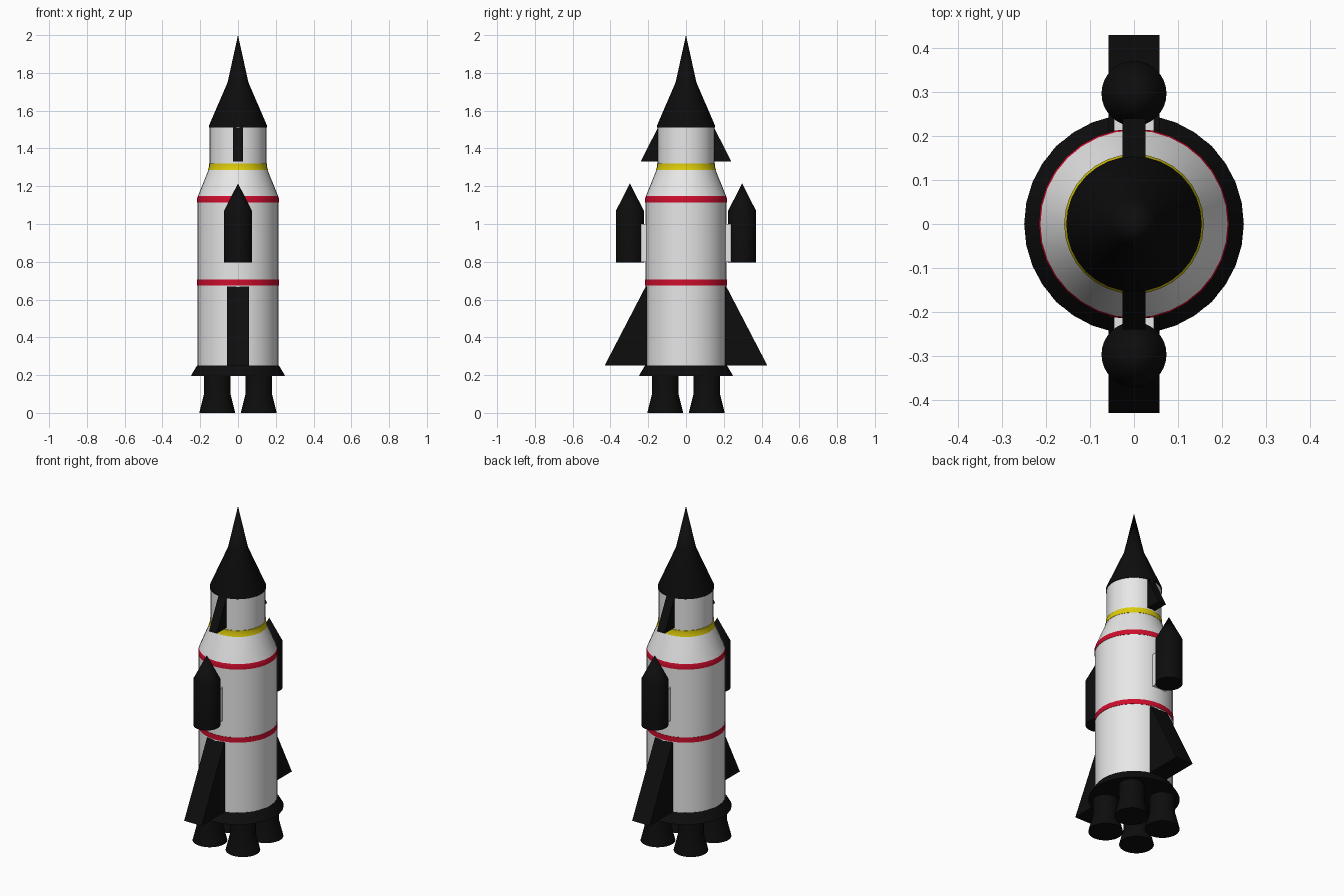
import bpy, bmesh, math

if "Cube" in bpy.data.objects:
    bpy.data.objects.remove(bpy.data.objects["Cube"])


def material(name, rgb):
    m = bpy.data.materials.new(name)
    m.diffuse_color = (*rgb, 1)
    m.use_nodes = True
    m.node_tree.nodes["Principled BSDF"].inputs["Base Color"].default_value = m.diffuse_color
    return m


WHITE = material("white", (0.80, 0.80, 0.80))
BLACK = material("black", (0.004, 0.004, 0.004))
RED = material("red", (0.62, 0.004, 0.026))
YELLOW = material("yellow", (0.72, 0.60, 0.003))


def finish(name, bm, mats, smooth=True):
    bmesh.ops.recalc_face_normals(bm, faces=bm.faces)
    mesh = bpy.data.meshes.new(name)
    bm.to_mesh(mesh)
    bm.free()
    for m in mats:
        mesh.materials.append(m)
    ob = bpy.data.objects.new(name, mesh)
    bpy.context.collection.objects.link(ob)
    if smooth:
        bpy.ops.object.select_all(action='DESELECT')
        ob.select_set(True)
        bpy.context.view_layer.objects.active = ob
        bpy.ops.object.shade_smooth_by_angle(angle=math.radians(30))
    return ob


def lathe(name, profile, mats, at=(0, 0), n=32, bands=None):
    """Closed solid of revolution from (radius, z) points; bands = material per segment."""
    bm = bmesh.new()
    rings = []
    for r, z in profile:
        if r == 0:
            rings.append([bm.verts.new((at[0], at[1], z))] * n)
        else:
            rings.append([bm.verts.new((at[0] + r * math.cos(2 * math.pi * i / n),
                                        at[1] + r * math.sin(2 * math.pi * i / n), z))
                          for i in range(n)])
    for k, (a, b) in enumerate(zip(rings, rings[1:])):
        for i in range(n):
            j = (i + 1) % n
            quad = list(dict.fromkeys((a[i], a[j], b[j], b[i])))
            f = bm.faces.new(quad)
            f.material_index = bands[k] if bands else 0
    for ring, (r, z) in ((rings[0], profile[0]), (rings[-1], profile[-1])):
        if r > 0:
            bm.faces.new(ring)
    return finish(name, bm, mats)


def prism(name, outline, half_width, mat):
    """Extrude a (y, z) outline across x."""
    bm = bmesh.new()
    f = bm.faces.new([bm.verts.new((-half_width, y, z)) for y, z in outline])
    ext = bmesh.ops.extrude_face_region(bm, geom=[f])
    verts = [v for v in ext["geom"] if isinstance(v, bmesh.types.BMVert)]
    bmesh.ops.translate(bm, verts=verts, vec=(2 * half_width, 0, 0))
    return finish(name, bm, [mat], smooth=False)


# Main body with painted bands (0 white, 1 red, 2 yellow)
lathe("body",
      [(0.215, 0.25), (0.215, 0.675), (0.217, 0.675), (0.217, 0.705), (0.215, 0.705),
       (0.215, 1.115), (0.217, 1.115), (0.217, 1.135), (0.213, 1.147),
       (0.157, 1.285), (0.159, 1.285), (0.154, 1.302), (0.154, 1.32), (0.15, 1.32),
       (0.15, 1.512)],
      [WHITE, RED, YELLOW],
      bands=[0, 1, 1, 1, 0, 1, 1, 1, 0, 2, 2, 2, 2, 0])

# Nose and tail skirt
lathe("nose_cone", [(0.154, 1.51), (0.154, 1.52), (0.055, 1.75), (0, 2.0)], [BLACK])
lathe("tail_skirt", [(0.25, 0.195), (0.216, 0.252)], [BLACK])

# Four engines
for sx in (-1, 1):
    for sy in (-1, 1):
        lathe("engine", [(0.095, 0), (0.07, 0.1), (0.07, 0.21)], [BLACK],
              at=(0.11 * sx, 0.11 * sy))

# Fins, side boosters and their struts, front and back
for s, side in ((-1, "front"), (1, "back")):
    prism(side + "_tail_fin", [(s * 0.19, 0.252), (s * 0.43, 0.252), (s * 0.213, 0.67),
                               (s * 0.19, 0.67)], 0.058, BLACK)
    prism(side + "_upper_fin", [(s * 0.13, 1.33), (s * 0.24, 1.33), (s * 0.149, 1.51),
                                (s * 0.13, 1.51)], 0.026, BLACK)
    lathe(side + "_booster", [(0.074, 0.795), (0.074, 1.07), (0, 1.215)], [BLACK],
          at=(0, s * 0.297))
    prism(side + "_booster_strut", [(s * 0.19, 0.80), (s * 0.27, 0.80), (s * 0.27, 1.0),
                                    (s * 0.19, 1.0)], 0.045, WHITE)
